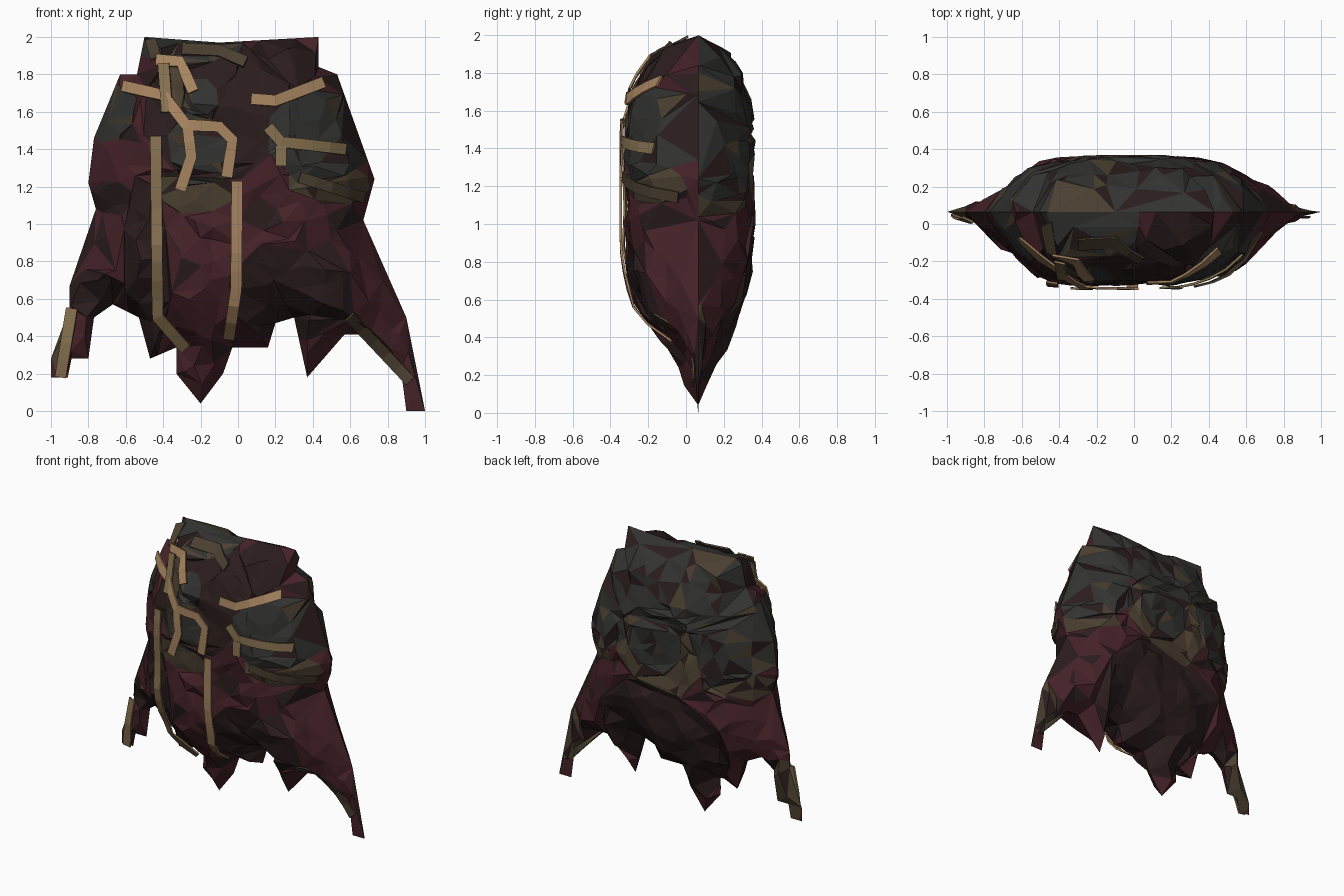
import bpy, bmesh, math, random
from mathutils import Vector
from mathutils.geometry import delaunay_2d_cdt, intersect_point_line

if "Cube" in bpy.data.objects:
    bpy.data.objects.remove(bpy.data.objects["Cube"])

random.seed(4)
SEAM = 0.065

# ragged silhouette of the robe, seen from the front (counter-clockwise)
OUT = [Vector(p) for p in [
    (-1, .18), (-.91, .18), (-.89, .28), (-.8, .28), (-.77, .5), (-.67, .57), (-.53, .5),
    (-.47, .28), (-.33, .34), (-.33, .2), (-.2, .04), (-.08, .2), (-.03, .34), (.16, .34),
    (.2, .47), (.3, .5), (.37, .18), (.57, .41), (.66, .41), (.87, .23), (.9, 0), (1, 0),
    (.9, .5), (.67, 1.02), (.73, 1.24), (.53, 1.8), (.43, 1.84), (.43, 2), (-.1, 1.97),
    (-.5, 2), (-.54, 1.8), (-.63, 1.8), (-.77, 1.46), (-.8, 1.22), (-.76, 1.08), (-.9, .67),
    (-.9, .55), (-1, .28)]]


def inside(p, poly):
    hit = False
    for a, b in zip(poly, poly[1:] + poly[:1]):
        if (a[1] > p[1]) != (b[1] > p[1]) and p[0] < (b[0]-a[0])*(p[1]-a[1])/(b[1]-a[1]) + a[0]:
            hit = not hit
    return hit


def edge_dist(p):
    best = 9
    for a, b in zip(OUT, OUT[1:] + OUT[:1]):
        t = intersect_point_line(p, a, b)[1]
        best = min(best, (p - a.lerp(b, min(1, max(0, t)))).length)
    return best


def depth(p, side):
    """y of the puffed-out robe; side -1 is the front, 1 the back."""
    d = edge_dist(p)
    if d < 1e-3 or not inside(p, OUT):
        return SEAM
    t = math.sqrt(1 - (1 - min(d / .5, 1)) ** 2)
    t *= min(1, max(0, 1.02 - abs(p.x)) / .45) * min(1, (p.y + .1) / .6)
    return SEAM + side * t * (.395 if side < 0 else .3)


def material(name, rgb):
    m = bpy.data.materials.new(name)
    m.diffuse_color = (*rgb, 1)
    m.use_nodes = True
    m.node_tree.nodes["Principled BSDF"].inputs["Base Color"].default_value = m.diffuse_color
    return m


MAROON = material("maroon_cloth", (.06, .016, .021))
SHADOW = material("dark_cloth", (.024, .012, .012))
GREY = material("grey_plate", (.032, .032, .03))
OLIVE = material("worn_leather", (.07, .05, .03))
TAN = material("tan_strap", (.38, .23, .115))
BRONZE = material("bronze_trim", (.24, .165, .08))


def patch(mat, x, z, rx, rz):
    """Rough eight-sided coloured patch."""
    poly = []
    for k in range(8):
        a, r = k * math.pi / 4 + .39, random.uniform(.85, 1.2)
        poly.append(Vector((x + rx * r * math.cos(a), z + rz * r * math.sin(a))))
    return mat, poly


# coloured patches: material index, centre, radii; later ones win
FRONT = [
    patch(1, -.5, .8, .13, .5), patch(1, .25, .62, .34, .28), patch(1, -.15, 1.6, .4, .35),
    patch(1, -.76, .62, .14, .14), patch(1, .2, 1.85, .2, .14), patch(1, -.68, 1.14, .12, .09),
    patch(3, .5, 1.22, .24, .1), patch(2, .45, 1.48, .32, .25), patch(2, -.68, 1.6, .13, .17),
    patch(3, -.22, 1.2, .2, .13), patch(2, -.2, 1.4, .17, .18), patch(2, -.25, 1.95, .32, .09),
    patch(3, -.35, 1.72, .07, .14), patch(2, -.2, 1.68, .1, .12), patch(3, -.95, .4, .06, .2)]
BACK = [
    patch(1, 0, .65, .55, .45), patch(3, 0, 1.3, .42, .32), patch(2, 0, 1.8, .62, .3),
    patch(2, .03, 1.35, .2, .2)]
for s in (-1, 1):
    BACK += [patch(3, s * .6, 1.14, .2, .1), patch(2, s * .55, 1.42, .28, .28),
             patch(3, s * .9, .38, .12, .24)]


def add_half(bm, side, panels):
    """Triangulate one half of the robe with crisp patch borders."""
    pts, edges = [p.copy() for p in OUT], []
    face = list(range(len(pts)))
    for _, poly in panels:
        n = len(pts)
        pts += poly
        edges += [(n + i, n + (i + 1) % len(poly)) for i in range(len(poly))]
    for i in range(19):
        for j in range(19):
            p = Vector((-1 + .112 * i + random.uniform(-.045, .045), .112 * j + random.uniform(-.045, .045)))
            if inside(p, OUT) and edge_dist(p) > .025:
                pts.append(p)
    co, _, tris, *_ = delaunay_2d_cdt(pts, edges, [face], 1, 1e-4)
    verts = []
    for p in co:
        y = depth(p, side)
        if abs(y - SEAM) > .08:
            y -= side * random.uniform(-.005, .04)
        verts.append(bm.verts.new((p.x, y, p.y)))
    for t in tris:
        c = sum((co[i] for i in t), Vector((0, 0))) / 3
        if not inside(c, OUT):
            continue
        f = bm.faces.new([verts[i] for i in (t if side < 0 else t[::-1])])
        for m, poly in panels:
            if inside(c, poly):
                f.material_index = m
        # weathering: scattered dark or leathery facets
        worn = random.random()
        if worn < .16:
            f.material_index = 1
        elif worn < .24 and f.material_index == 2:
            f.material_index = 3


def finish(bm, name, mats):
    me = bpy.data.meshes.new(name)
    bm.to_mesh(me)
    bm.free()
    for m in mats:
        me.materials.append(m)
    ob = bpy.data.objects.new(name, me)
    bpy.context.collection.objects.link(ob)
    return ob


# robe body: front and back joined along the seam
bm = bmesh.new()
add_half(bm, -1, FRONT)
add_half(bm, 1, BACK)
bmesh.ops.remove_doubles(bm, verts=bm.verts, dist=.0005)
loose = [v for v in bm.verts if not v.link_faces]
bmesh.ops.delete(bm, geom=loose, context='VERTS')
finish(bm, "robe_body", [MAROON, SHADOW, GREY, OLIVE])


def ribbon(name, mat, *path, width=.06, lift=.022):
    """Flat strap that follows the robe front along a path."""
    pts = [Vector(p) for p in path]
    fine = []
    for a, b in zip(pts, pts[1:]):
        n = max(1, round((b - a).length / .1))
        fine += [a.lerp(b, i / n) for i in range(n)]
    fine.append(pts[-1])
    bm = bmesh.new()
    rows = []
    for i, p in enumerate(fine):
        d = (fine[min(i + 1, len(fine) - 1)] - fine[max(i - 1, 0)]).normalized()
        nrm = Vector((-d.y, d.x)) * width / 2
        row = []
        for q in (p + nrm, p - nrm):
            y = (depth(q, -1) + depth(p, -1)) / 2 - lift
            row.append(bm.verts.new((q.x, y, min(2, max(0, q.y)))))
        rows.append(row)
    for r, s in zip(rows, rows[1:]):
        bm.faces.new((r[0], r[1], s[1], s[0]))
    mod = finish(bm, name, [mat]).modifiers.new("thickness", 'SOLIDIFY')
    mod.thickness = .012


# long hanging sashes
ribbon("left_sash", BRONZE, (-.44, 1.47), (-.43, .5), (-.28, .33))
ribbon("right_sash", TAN, (-.005, 1.23), (-.01, .65), (-.05, .38))
# chest straps
ribbon("chest_strap", TAN, (-.62, 1.74), (-.4, 1.69), (-.27, 1.52), (-.25, 1.36), (-.31, 1.18))
ribbon("chest_loop", TAN, (-.27, 1.53), (-.1, 1.52), (-.03, 1.45), (-.06, 1.25))
ribbon("neck_clasp", TAN, (-.44, 1.88), (-.31, 1.87), (-.24, 1.71))
ribbon("neck_strap", BRONZE, (-.4, 1.86), (-.38, 1.6))
# collar edging
ribbon("collar_edge", OLIVE, (-.47, 1.99), (-.44, 1.89))
ribbon("collar_band", OLIVE, (-.3, 1.94), (-.1, 1.93), (.04, 1.87))
# shoulder armour trim
ribbon("shoulder_top_trim", TAN, (.07, 1.67), (.2, 1.66), (.46, 1.76))
ribbon("shoulder_mid_trim", BRONZE, (.16, 1.52), (.23, 1.44), (.58, 1.4))
ribbon("shoulder_drop_trim", BRONZE, (.23, 1.42), (.23, 1.31))
ribbon("shoulder_low_trim", OLIVE, (.33, 1.25), (.68, 1.14))
# sleeve edging
ribbon("left_cuff", BRONZE, (-.95, .18), (-.89, .55))
ribbon("right_cuff", OLIVE, (.6, .5), (.92, .16))
